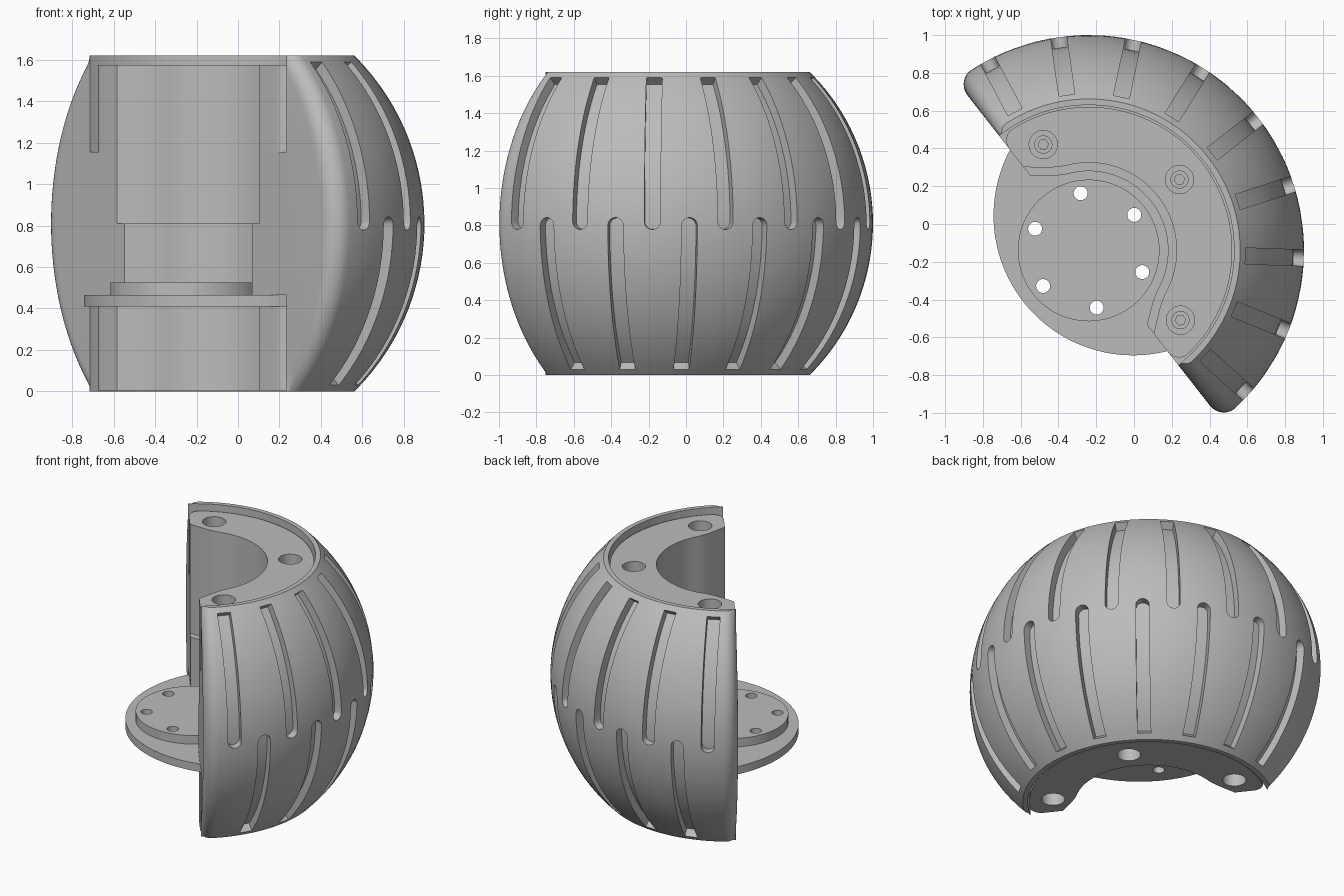
import bpy, bmesh
from math import sin, cos, sqrt, pi, radians, asin
from mathutils import Matrix, Vector

old = bpy.data.objects.get("Cube")
if old:
    bpy.data.objects.remove(old, do_unlink=True)

CX, CY, TURN = -0.24, -0.14, radians(38)   # wheel axis and facing of the half wheel
R, MID, H = 1.14, 0.81, 1.62               # spherical tread radius, equator, height
POCKET, FILLET = 0.77, 0.1

grey = bpy.data.materials.new("plain_grey")
grey.use_nodes = True
grey.diffuse_color = (0.5, 0.5, 0.5, 1)
grey.node_tree.nodes["Principled BSDF"].inputs["Base Color"].default_value = (0.5, 0.5, 0.5, 1)


def finish(bm, name):
    bmesh.ops.recalc_face_normals(bm, faces=bm.faces)
    me = bpy.data.meshes.new(name)
    bm.to_mesh(me)
    bm.free()
    me.materials.append(grey)
    ob = bpy.data.objects.new(name, me)
    bpy.context.collection.objects.link(ob)
    ob.location = (CX, CY, 0)
    ob.rotation_euler.z = TURN
    return ob


def loft(bm, sections):
    rings = [[bm.verts.new(p) for p in s] for s in sections]
    for a, b in zip(rings, rings[1:]):
        for i in range(len(a)):
            j = (i + 1) % len(a)
            bm.faces.new((a[i], a[j], b[j], b[i]))
    bm.faces.new(rings[0])
    bm.faces.new(rings[-1][::-1])


def polar(r, phi, z=0):
    return Vector((r * cos(phi), r * sin(phi), z))


def prism(name, outline, z0, z1):
    bm = bmesh.new()
    loft(bm, [[Vector((p.x, p.y, z)) for p in outline] for z in (z0, z1)])
    return finish(bm, name)


def add_cylinder(bm, pos, r, z0, z1, n=32):
    m = Matrix.Translation((pos.x, pos.y, (z0 + z1) / 2))
    bmesh.ops.create_cone(bm, cap_ends=True, segments=n, radius1=r, radius2=r,
                          depth=z1 - z0, matrix=m)


def cut(ob, bm):
    cutter = finish(bm, "cutter")
    cutter.hide_render = True
    mod = ob.modifiers.new("cut", 'BOOLEAN')
    mod.operation, mod.solver, mod.object = 'DIFFERENCE', 'EXACT', cutter
    bpy.context.view_layer.objects.active = ob
    bpy.ops.object.modifier_apply(modifier=mod.name)
    bpy.data.objects.remove(cutter, do_unlink=True)


def corner_drop(phi, size, radius):
    # Rounded corner next to the flat cut plane
    u = min(1, max(0, (pi / 2 - abs(phi)) / asin(size / radius)))
    return size * (1 - sqrt(max(0, 1 - (1 - u) ** 2)))


def flare(phi, r, amount):
    u = max(0, (abs(phi) - radians(66)) / radians(24))
    return r + amount * u * u


# Angles across the half turn, denser towards the rounded ends
ends = [pi / 2 - asin(FILLET / R) * (1 - cos(i * pi / 20)) for i in range(11)]
core = [radians(a) for a in range(0, 84, 3)]
half = core[1:] + ends[::-1]
phis = [-a for a in half[::-1]] + [0] + half

# Tread: half of a barrel with a stepped bore
sections = []
for phi in phis:
    drop = corner_drop(phi, FILLET, R)
    prof = []
    for i in range(33):
        z = H * i / 32
        prof.append((max(POCKET + 0.004, sqrt(R * R - (z - MID) ** 2) - drop), z))
    upper, lower = flare(phi, 0.465, 0.095), flare(phi, 0.42, 0.08)
    prof += [(POCKET, H), (POCKET, 1.155), (upper, 1.155), (upper, MID),
             (lower, MID), (lower, 0.465), (POCKET, 0.465), (POCKET, 0)]
    sections.append([polar(r, phi, z) for r, z in prof])
bm = bmesh.new()
loft(bm, sections)
tread = finish(bm, "tread_shell")

# Tread grooves: upper row and staggered lower row, rounded at the equator
W = 0.0425
tip = W / R
bm = bmesh.new()
for side, angles in ((1, range(-80, 81, 20)), (-1, range(-70, 71, 20))):
    start = radians(-1.6)
    stations = [(start + tip * (1 - cos(t)), W * max(0.08, sin(t)))
                for t in [i * pi / 12 for i in range(7)]]
    stations += [(start + tip + (radians(43.2) - start - tip) * i / 14, W) for i in range(1, 15)]
    for a in angles:
        spin = Matrix.Rotation(radians(a), 3, 'Z')
        loft(bm, [[spin @ Vector((rho * cos(lat), w, MID + side * rho * sin(lat)))
                   for rho, w in ((R - 0.055, -hw), (R + 0.05, -hw), (R + 0.05, hw), (R - 0.055, hw))]
                  for lat, hw in stations])
cut(tread, bm)

# Upper and lower clamp blocks: C-shaped, with counterbored screw holes
outer = [polar(0.76 - corner_drop(p, 0.08, 0.76), p) for p in phis]
inner = [polar(flare(p, 0.465, 0.095), p) for p in phis]
screws = [polar(0.61, radians(a)) for a in (-75.2, 0, 75.2)]
parts = [tread]
for name, z0, z1, b0, b1 in (("upper_clamp", 1.155, 1.575, 1.33, 1.7),
                             ("lower_clamp", 0.005, 0.41, -0.1, 0.25)):
    block = prism(name, outer + inner[::-1], z0, z1)
    bm = bmesh.new()
    for s in screws:
        add_cylinder(bm, s, 0.075, b0, b1)
    cut(block, bm)
    parts.append(block)

# Screw heads with a drilled socket
bm = bmesh.new()
for s in screws:
    add_cylinder(bm, s, 0.048, 1.32, 1.38)
heads = finish(bm, "screw_heads")
bm = bmesh.new()
for s in screws:
    add_cylinder(bm, s, 0.028, 1.35, 1.45, 6)
cut(heads, bm)
parts.append(heads)

# Hub flange (offset circle trimmed to the bore) and raised hub disc
E, FR = 0.3, 0.74
outline = []
for i in range(120):
    p = 2 * pi * i / 120
    outline.append(polar(min(0.76, E * cos(p) + sqrt(FR * FR - (E * sin(p)) ** 2)), p))
flange = prism("hub_flange", outline, 0.41, 0.465)
bm = bmesh.new()
add_cylinder(bm, Vector((0, 0, 0)), 0.375, 0.465, 0.525, 96)
disc = finish(bm, "hub_disc")

# Ring of bolt holes through both
for ob in (flange, disc):
    bm = bmesh.new()
    for k in range(6):
        add_cylinder(bm, polar(0.306, k * pi / 3), 0.037, 0.3, 0.7, 24)
    cut(ob, bm)
parts += [flange, disc]

for ob in parts:
    bpy.ops.object.select_all(action='DESELECT')
    ob.select_set(True)
    bpy.context.view_layer.objects.active = ob
    bpy.ops.object.shade_smooth_by_angle(angle=radians(30))
